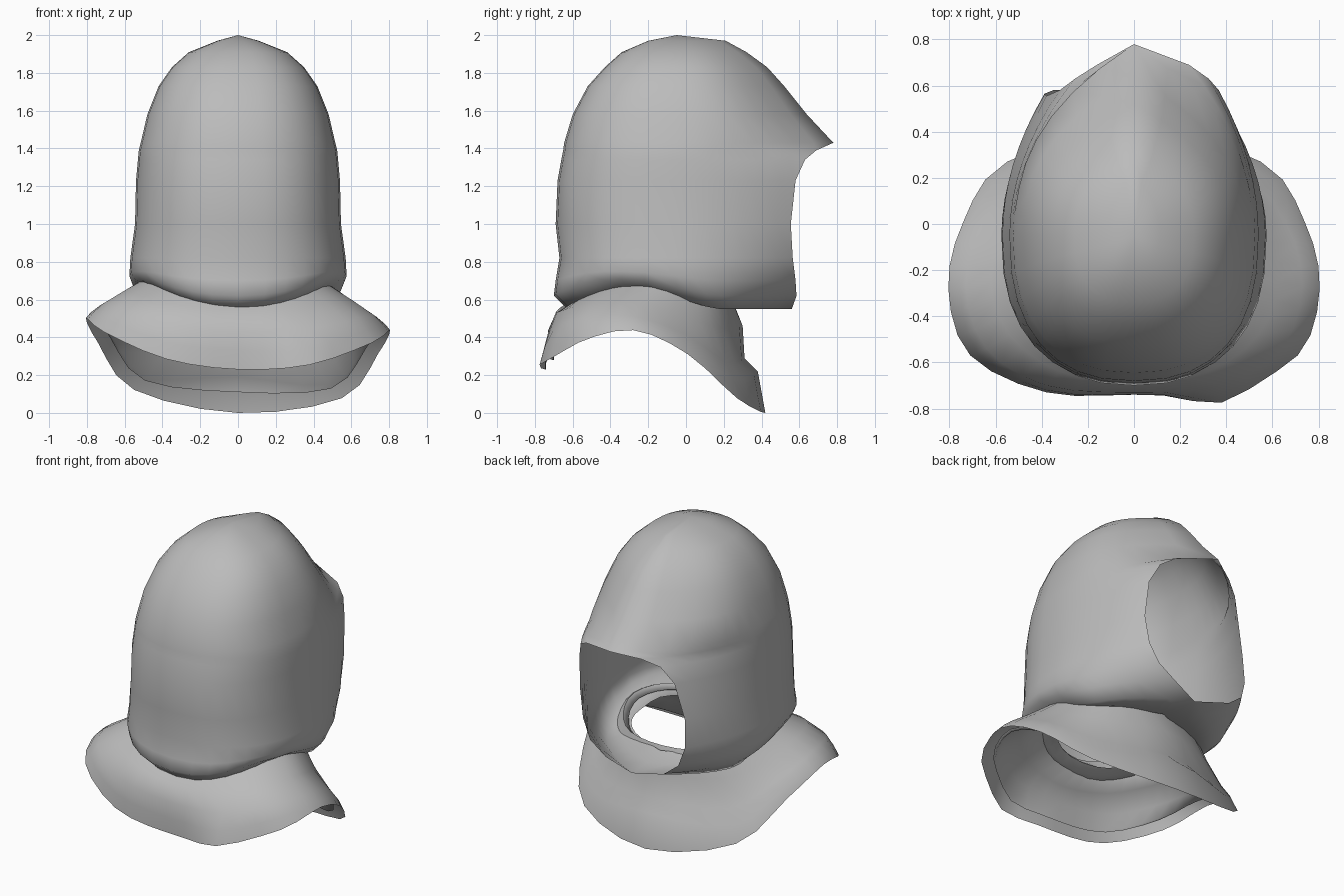
import bpy
import bmesh
import math
from mathutils import Vector

if "Cube" in bpy.data.objects:
    bpy.data.objects.remove(bpy.data.objects["Cube"], do_unlink=True)


def make_material(name, colour):
    material = bpy.data.materials.new(name)
    material.use_nodes = True
    material.diffuse_color = colour
    shader = material.node_tree.nodes["Principled BSDF"]
    shader.inputs["Base Color"].default_value = colour
    shader.inputs["Roughness"].default_value = 0.9
    return material


cloth = make_material("grey cloth", (0.5, 0.5, 0.5, 1))


def skin_rings(name, rings, closed, cap_point=None):
    """Join rings of points into one smooth cloth sheet."""
    bm = bmesh.new()
    loops = [[bm.verts.new(p) for p in ring] for ring in rings]
    count = len(loops[0])
    spans = count if closed else count - 1
    for upper, lower in zip(loops, loops[1:]):
        for i in range(spans):
            j = (i + 1) % count
            bm.faces.new((upper[i], upper[j], lower[j], lower[i]))
    if cap_point:
        tip = bm.verts.new(cap_point)
        for i in range(spans):
            bm.faces.new((tip, loops[0][(i + 1) % count], loops[0][i]))
    bmesh.ops.remove_doubles(bm, verts=bm.verts, dist=0.0005)
    bmesh.ops.recalc_face_normals(bm, faces=bm.faces)
    mesh = bpy.data.meshes.new(name)
    bm.to_mesh(mesh)
    bm.free()
    mesh.materials.append(cloth)
    mesh.shade_smooth()
    obj = bpy.data.objects.new(name, mesh)
    bpy.context.collection.objects.link(obj)
    return obj


# Hood: height, half width, rear y, front y, half width of the face opening
hood_levels = [
    (1.97, 0.11, -0.2, 0.21, 0),
    (1.91, 0.26, -0.34, 0.32, 0),
    (1.83, 0.35, -0.43, 0.43, 0),
    (1.73, 0.42, -0.52, 0.52, 0),
    (1.58, 0.48, -0.6, 0.64, 0),
    (1.43, 0.515, -0.645, 0.78, 0),
    (1.39, 0.525, -0.65, 0.69, 0.2),
    (1.34, 0.53, -0.66, 0.63, 0.29),
    (1.23, 0.54, -0.68, 0.58, 0.345),
    (1, 0.545, -0.69, 0.555, 0.38),
    (0.82, 0.57, -0.67, 0.565, 0.37),
    (0.7, 0.575, -0.69, 0.58, 0.32),
    (0.62, 0.55, -0.7, 0.585, 0.21),
    (0.55, 0.48, -0.63, 0.56, 0),
    (0.56, 0.42, -0.54, 0.4, 0),
    (0.59, 0.38, -0.48, 0.27, 0),
]


def hood_ring(z, width, rear, front, rim, steps=8):
    middle = -0.05
    lean = 0.1 * (z - 1) if rim else 0    # the face opening leans sideways
    power = 2 if rim else 2.5             # the roof is fuller than the sides
    ring = []
    for side in (-1, 1):
        edge = rim + side * lean
        half = []
        for i in range(steps + 1):        # rear centre to widest point
            a = math.pi / 2 * i / steps
            half.append((width * math.sin(a) ** 0.83,
                         middle - (middle - rear) * max(math.cos(a), 0) ** 0.83))
        for i in range(1, steps + 1):     # widest point to the rim
            s = i / steps
            half.append((edge + (width - edge) * (1 - s ** power),
                         middle + (front - middle) * s))
        if side < 0:
            half = half[:0:-1]
        for x, y in half:
            # The lower edge rises over the shoulders
            rise = 0.12 * min((x / 0.47) ** 2, 1)
            rise *= min(max((0.15 - y) / 0.4, 0), 1)
            fade = min(max((0.8 - z) / 0.25, 0), 1)
            ring.append((side * x, y, z + rise * fade))
    return ring


skin_rings("hood", [hood_ring(*level) for level in hood_levels],
           False, (0, -0.05, 2))


# Cowl: half outlines running from the rear centre to the front centre
collar_top = [(0, -0.52, 0.63), (0.22, -0.48, 0.67), (0.4, -0.36, 0.7),
              (0.48, -0.15, 0.7), (0.42, 0.05, 0.66),
              (0.27, 0.19, 0.62), (0, 0.24, 0.61)]
shoulder = [(0, -0.69, 0.53), (0.32, -0.64, 0.56), (0.54, -0.48, 0.61),
            (0.62, -0.25, 0.61), (0.55, 0, 0.53),
            (0.38, 0.19, 0.46), (0, 0.3, 0.46)]
drape = [(0, -0.73, 0.43), (0.38, -0.7, 0.46), (0.64, -0.54, 0.53),
         (0.73, -0.27, 0.54), (0.66, 0, 0.44),
         (0.46, 0.21, 0.29), (0, 0.31, 0.29)]
fold = [(0, -0.74, 0.33), (0.38, -0.72, 0.36), (0.68, -0.56, 0.46),
        (0.78, -0.28, 0.5), (0.71, 0.01, 0.39),
        (0.51, 0.25, 0.2), (0, 0.38, 0.22)]
hem = [(0, -0.74, 0.23), (0.38, -0.73, 0.27), (0.71, -0.57, 0.4),
       (0.805, -0.28, 0.47), (0.74, 0.01, 0.34),
       (0.55, 0.27, 0.1), (0, 0.42, 0)]


def smooth_ring(half, steps=3):
    """Mirror a half outline and round it with a closed spline."""
    points = [Vector(p) for p in half]
    points += [Vector((-p.x, p.y, p.z)) for p in reversed(points[1:-1])]
    n = len(points)
    ring = []
    for i in range(n):
        a, b, c, d = (points[(i + k) % n] for k in (-1, 0, 1, 2))
        for k in range(steps):
            t = k / steps
            p = (b + (c - a) * (t / 2)
                 + (a * 2 - b * 5 + c * 4 - d) * (t * t / 2)
                 + (b * 3 - a - c * 3 + d) * (t ** 3 / 2))
            p.z -= 0.04 * p.x           # the cowl hangs lower on one side
            ring.append(p)
    return ring


def pull_corner(ring, amount):
    """Draw the cloth out to a pointed corner at the rear left."""
    for p in ring:
        reach = math.hypot(p.x - 0.38, p.y + 0.73)
        p.y -= amount * max(1 - reach / 0.25, 0)


def inset(ring, scale, lift):
    """Copy a ring, pulled towards the neck and raised or lowered."""
    return [Vector((p.x * scale, (p.y + 0.15) * scale - 0.15, p.z + lift))
            for p in ring]


outer = [smooth_ring(half) for half in (collar_top, shoulder, drape, fold, hem)]
pull_corner(outer[3], 0.03)
pull_corner(outer[4], 0.045)
skin_rings("cowl", outer, True)

# Lining that hangs from the neck and stops short of the hem
lining_edge = [a.lerp(b, 0.5) for a, b in zip(outer[3], outer[4])]
lining = [inset(ring, 0.93, -0.03) for ring in outer[:4]]
lining.append(inset(lining_edge, 0.93, 0))
skin_rings("cowl_lining", [outer[0]] + lining, True)
